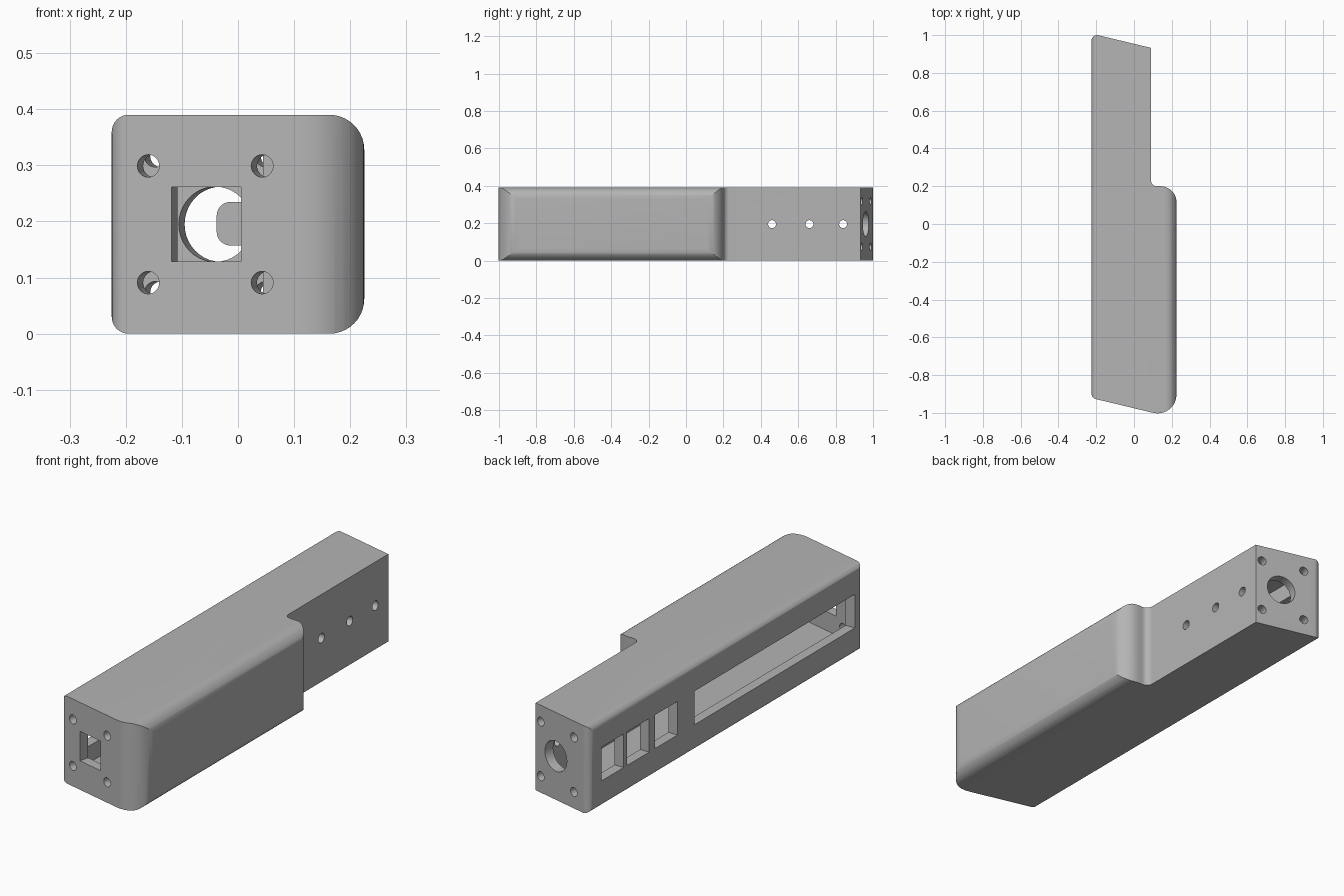
import bpy, math
from mathutils import Vector, Matrix

cube = bpy.data.objects.get("Cube")
if cube:
    bpy.data.objects.remove(cube)

H = 0.39                      # overall height
MID = H / 2
TILT = math.atan(0.24)        # slant of the two end faces

grey = bpy.data.materials.new("light_grey")
grey.use_nodes = True
grey.diffuse_color = (0.46, 0.46, 0.46, 1)
grey.node_tree.nodes["Principled BSDF"].inputs["Base Color"].default_value = (0.46, 0.46, 0.46, 1)


def rounded(corners, steps=10):
    """Polygon outline with every (x, y, radius) corner filleted."""
    out = []
    for i, (x, y, r) in enumerate(corners):
        p = Vector((x, y))
        if r == 0:
            out.append(p)
            continue
        d1 = (Vector(corners[i - 1][:2]) - p).normalized()
        d2 = (Vector(corners[(i + 1) % len(corners)][:2]) - p).normalized()
        half = d1.angle(d2) / 2
        centre = p + (d1 + d2).normalized() * r / math.sin(half)
        t = r / math.tan(half)
        a, b = p + d1 * t - centre, p + d2 * t - centre
        turn = math.atan2(a.x * b.y - a.y * b.x, a.dot(b))
        out += [centre + Matrix.Rotation(turn * k / steps, 2) @ a for k in range(steps + 1)]
    return out


def prism(name, outline, lo, hi, along_y=False):
    """Extrude an outline along z, or along y for an x-z outline."""
    n = len(outline)
    place = (lambda p, h: (p.x, h, p.y)) if along_y else (lambda p, h: (p.x, p.y, h))
    verts = [place(p, h) for h in (lo, hi) for p in outline]
    faces = [tuple(reversed(range(n))), tuple(range(n, 2 * n))]
    faces += [(i, (i + 1) % n, n + (i + 1) % n, n + i) for i in range(n)]
    if along_y:
        faces = [tuple(reversed(f)) for f in faces]
    mesh = bpy.data.meshes.new(name)
    mesh.from_pydata(verts, [], faces)
    mesh.materials.append(grey)
    ob = bpy.data.objects.new(name, mesh)
    bpy.context.collection.objects.link(ob)
    return ob


def block(centre, size, turn=0):
    bpy.ops.mesh.primitive_cube_add(size=1, location=centre, rotation=(0, 0, turn))
    ob = bpy.context.object
    ob.scale = size
    return ob


def drill(centre, radius, depth, rotation):
    bpy.ops.mesh.primitive_cylinder_add(vertices=40, radius=radius, depth=depth,
                                        location=centre, rotation=rotation)
    return bpy.context.object


def combine(target, tool, operation="DIFFERENCE"):
    mod = target.modifiers.new("combine", "BOOLEAN")
    mod.operation, mod.object, mod.solver = operation, tool, "EXACT"
    bpy.context.view_layer.update()
    with bpy.context.temp_override(object=target, active_object=target):
        bpy.ops.object.modifier_apply(modifier=mod.name)
    bpy.data.objects.remove(tool)


def front_y(x):
    return -0.925 - 0.24 * (x + 0.21)


def back_y(x):
    return 1.008 - 0.24 * (x + 0.225)


# Housing: stepped plan shape crossed with a rounded end section
housing = prism("housing", rounded([
    (-0.225, front_y(-0.225), 0.03), (0.225, front_y(0.225), 0.1),
    (0.225, 0.2, 0.085), (0.09, 0.2, 0.03),
    (0.09, back_y(0.09), 0), (-0.225, back_y(-0.225), 0.03)]), 0, H)
section = prism("section", rounded([
    (-0.225, 0, 0.03), (0.225, 0, 0.062), (0.225, H, 0.062), (-0.225, H, 0.03)]),
    -1.2, 1.2, True)
combine(housing, section, "INTERSECT")

# Hollow interior
WALL = 0.046
combine(housing, prism("cavity", rounded([
    (-0.18, front_y(-0.18) + WALL, 0), (0.18, front_y(0.18) + WALL, 0.06),
    (0.18, 0.155, 0.045), (0.045, 0.155, 0),
    (0.045, back_y(0.045) - WALL, 0), (-0.18, back_y(-0.18) - WALL, 0)]),
    0.045, H - 0.045))

# Windows on the flat side, with a cable hole opposite each small one
combine(housing, block((-0.22, -0.305, MID), (0.15, 1.13, 0.15)))
for y in (0.46, 0.66, 0.84):
    combine(housing, block((-0.22, y, MID), (0.15, 0.157, 0.15)))
    combine(housing, drill((0.08, y, MID), 0.021, 0.15, (0, math.pi / 2, 0)))

# End openings and screw holes, square to the slanted faces
ALONG = (math.pi / 2, 0, -TILT)
combine(housing, block((-0.0565, front_y(-0.0565), MID), (0.127, 0.2, 0.132), -TILT))
combine(housing, drill((-0.03, back_y(-0.03), MID), 0.067, 0.2, ALONG))
for side in (-1, 1):
    for x in (-0.16, 0.043):
        combine(housing, drill((x, front_y(x), MID + side * 0.104), 0.02, 0.16, ALONG))
    for x in (-0.137, 0.06):
        combine(housing, drill((x, back_y(x), MID + side * 0.122), 0.02, 0.16, ALONG))

# Rounded rail inside the wide part
rail = prism("inner_rail", rounded([
    (-0.038, 0.157, 0.025), (0.19, 0.157, 0), (0.19, 0.235, 0), (-0.038, 0.235, 0.025)]),
    -0.45, 0.16, True)

for ob in (housing, rail):
    ob.data.materials.clear()
    ob.data.materials.append(grey)
    for poly in ob.data.polygons:
        poly.material_index = 0
    bpy.ops.object.select_all(action="DESELECT")
    ob.select_set(True)
    bpy.context.view_layer.objects.active = ob
    bpy.ops.object.shade_smooth_by_angle(angle=math.radians(30))
